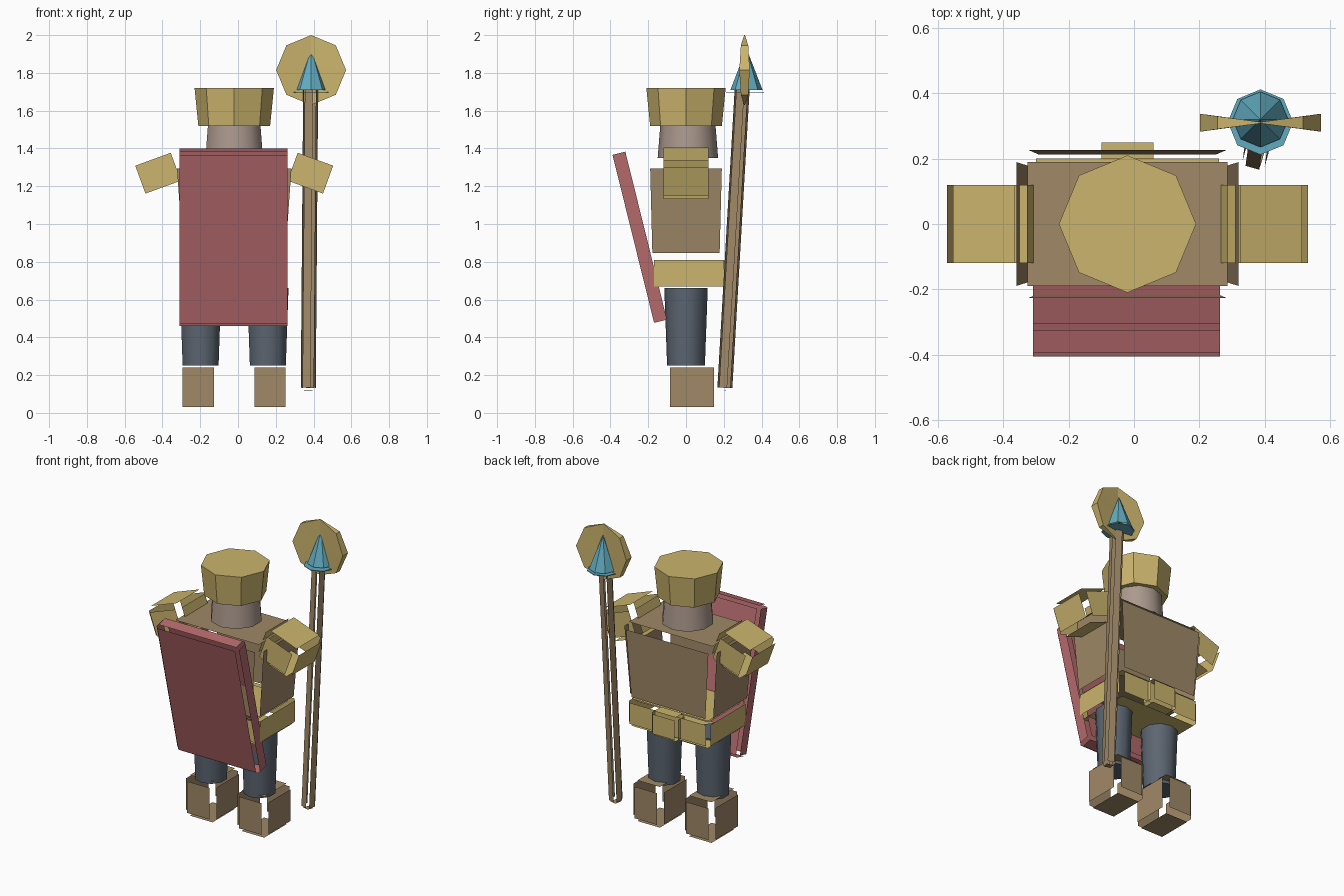
import bpy, bmesh, math
from mathutils import Vector, Matrix

if "Cube" in bpy.data.objects:
    bpy.data.objects.remove(bpy.data.objects["Cube"])


def material(name, r, g, b):
    color = [(c / 255) ** 2.2 for c in (r, g, b)] + [1]
    m = bpy.data.materials.new(name)
    m.use_nodes = True
    m.diffuse_color = color
    m.node_tree.nodes["Principled BSDF"].inputs["Base Color"].default_value = color
    return m


GOLD = material("gold", 202, 179, 109)
LEATHER = material("brown leather", 158, 135, 103)
RED = material("red cloth", 178, 105, 107)
SLATE = material("slate trousers", 92, 101, 112)
SKIN = material("skin", 170, 152, 141)
TEAL = material("teal crystal", 98, 170, 190)

MID = -0.02  # body centre line


def finish(name, bm, mat, loc, rot=(0, 0, 0), smooth=False):
    mesh = bpy.data.meshes.new(name)
    bm.to_mesh(mesh)
    bm.free()
    mesh.materials.append(mat)
    ob = bpy.data.objects.new(name, mesh)
    ob.location = loc
    ob.rotation_euler = [math.radians(a) for a in rot]
    bpy.context.collection.objects.link(ob)
    if smooth:
        for p in mesh.polygons:
            p.use_smooth = abs(p.normal.z) < 0.8
    return ob


def panel_box(name, size, gap, mat, loc, rot=(0, 0, 0), taper=(1, 1)):
    """Box of six separate panels, open along its edges; taper scales the bottom."""
    bm = bmesh.new()
    half = Vector(size) / 2
    for axis in range(3):
        u, v = (axis + 1) % 3, (axis + 2) % 3
        for side in (-1, 1):
            verts = []
            for a, b in ((-1, -1), (1, -1), (1, 1), (-1, 1)):
                p = Vector()
                p[axis] = side * half[axis]
                p[u] = a * (half[u] - gap)
                p[v] = b * (half[v] - gap)
                t = 0.5 - p.z / size[2]
                p.x *= 1 + (taper[0] - 1) * t
                p.y *= 1 + (taper[1] - 1) * t
                verts.append(bm.verts.new(p))
            f = bm.faces.new(verts)
            f.normal_update()
            if f.normal[axis] * side < 0:
                f.normal_flip()
    return finish(name, bm, mat, loc, rot)


def tube(name, r_low, r_top, z0, z1, mat, x, y, sides=8, caps=True, smooth=False):
    bm = bmesh.new()
    bmesh.ops.create_cone(bm, cap_ends=caps, segments=sides, radius1=r_low,
                          radius2=r_top, depth=z1 - z0)
    return finish(name, bm, mat, (x, y, (z0 + z1) / 2), smooth=smooth)


# Head and cap
tube("head", 0.16, 0.14, 1.35, 1.6, SKIN, MID, 0.01, sides=10, smooth=True)
tube("cap", 0.19, 0.21, 1.52, 1.72, GOLD, MID, 0)

# Torso, belt and buckle
panel_box("torso", (0.685, 0.455, 0.52), 0.037, LEATHER, (MID, 0, 1.07), taper=(0.88, 0.93))
panel_box("belt", (0.60, 0.41, 0.18), 0.02, GOLD, (MID, 0.015, 0.74))
panel_box("buckle", (0.19, 0.10, 0.16), 0.015, GOLD, (MID, 0.215, 0.74))

# Cape hanging at an angle
panel_box("cape", (0.605, 0.104, 0.95), 0.017, RED, (MID - 0.003, -0.245, 0.93), (13.9, 0, 0))

# Mirrored limbs
for label, s in (("left", 1), ("right", -1)):
    panel_box(label + "_shoulder_guard", (0.26, 0.30, 0.217), 0.03, GOLD,
              (MID + s * 0.403, 0, 1.269), (0, s * 20, 0))
    tube(label + "_leg", 0.1, 0.115, 0.25, 0.66, SLATE, MID + s * 0.178, 0,
         sides=10, smooth=True)
    panel_box(label + "_boot", (0.225, 0.295, 0.27), 0.03, LEATHER,
              (MID + s * 0.19, 0.032, 0.135))

# Staff leaning towards its head
low, top = Vector((0.372, 0.205, 0.12)), Vector((0.385, 0.3, 1.76))
staff = panel_box("staff", (0.07, 0.07, (top - low).length), 0.013, LEATHER, (low + top) / 2)
staff.rotation_euler = ((top - low).to_track_quat("Z", "Y").to_matrix()
                        @ Matrix.Rotation(math.radians(-8), 3, "Z")).to_euler()

# Staff disc, thick at its sides and thin along its upright middle
bm = bmesh.new()
bmesh.ops.create_cone(bm, cap_ends=True, cap_tris=True, segments=8, radius1=0.185,
                      radius2=0.185, depth=0.055)
for v in bm.verts:
    v.co.z *= max(0.08, abs(v.co.x) / 0.185)
finish("staff_disc", bm, GOLD, (0.387, 0.31, 1.815), (90, 0, 0))

# Crystal point with a wider base plate
tube("crystal", 0.085, 0, 1.71, 1.93, TEAL, 0.387, 0.32, caps=False)
tube("crystal_base", 0.1, 0.1, 1.695, 1.7, TEAL, 0.387, 0.312)
